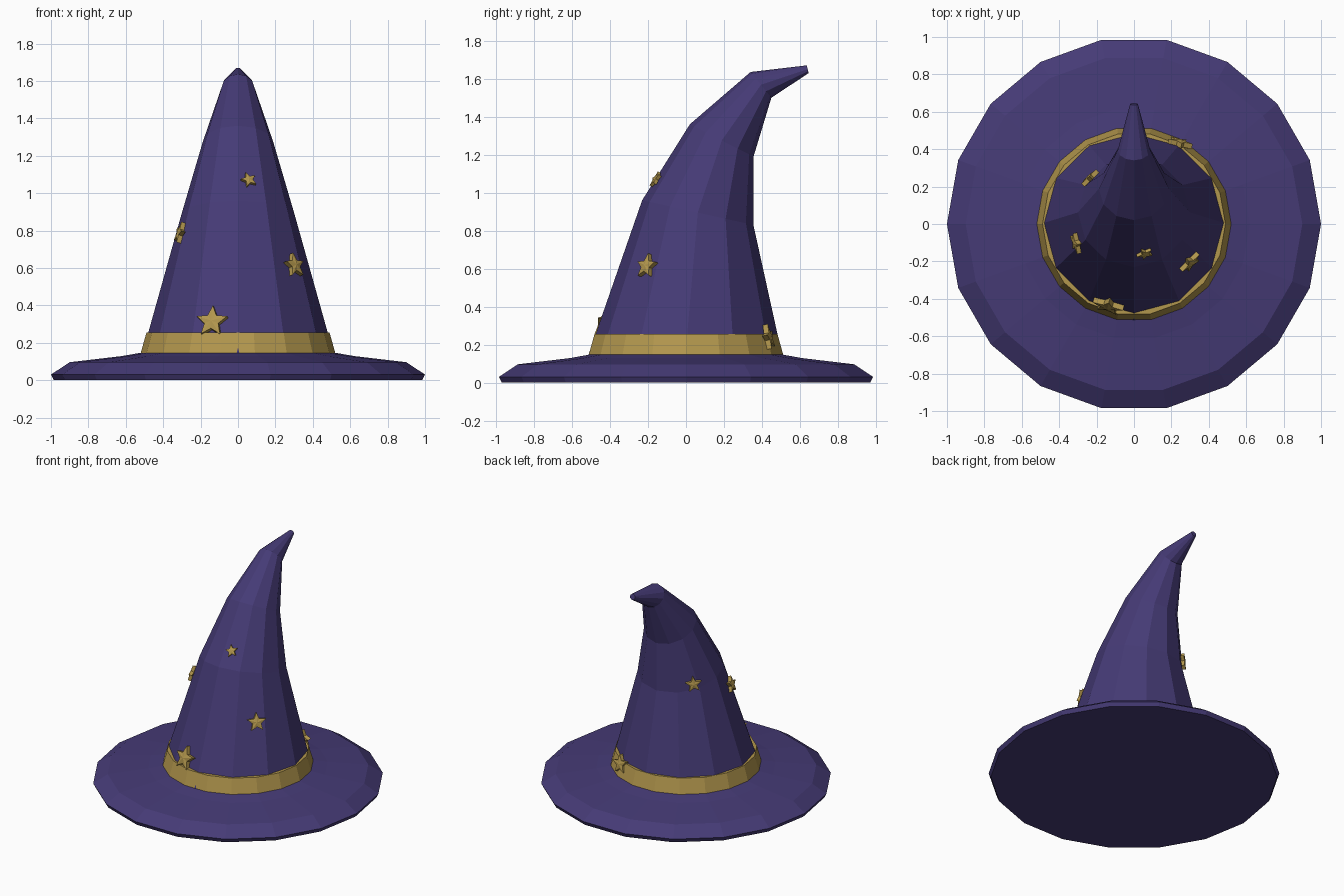
import bpy
from math import sin, cos, pi, radians
from mathutils import Vector, Matrix

if "Cube" in bpy.data.objects:
    bpy.data.objects.remove(bpy.data.objects["Cube"])


def material(name, rgb):
    m = bpy.data.materials.new(name)
    m.diffuse_color = (*rgb, 1)
    m.use_nodes = True
    m.node_tree.nodes["Principled BSDF"].inputs["Base Color"].default_value = m.diffuse_color
    return m


PURPLE = material("purple cloth", (0.06, 0.043, 0.18))
GOLD = material("gold", (0.45, 0.31, 0.075))


def add_mesh(name, verts, faces, mat):
    me = bpy.data.meshes.new(name)
    me.from_pydata(verts, [], faces)
    me.materials.append(mat)
    ob = bpy.data.objects.new(name, me)
    bpy.context.collection.objects.link(ob)
    return ob


def loft(name, rings, sides, mat, closed=False):
    """Skin rings (radius, y, z, tilt) from bottom to top; cap ends or join them."""
    verts, faces = [], []
    for r, y, z, tilt in rings:
        for i in range(sides):
            a = 2 * pi * i / sides
            s = r * sin(a)
            verts.append((r * cos(a), y + s * cos(tilt), z - s * sin(tilt)))
    n = len(rings)
    for k in range(n if closed else n - 1):
        lo, hi = k * sides, (k + 1) % n * sides
        for i in range(sides):
            j = (i + 1) % sides
            faces.append((lo + i, lo + j, hi + j, hi + i))
    if not closed:
        faces.append(tuple(reversed(range(sides))))
        faces.append(tuple(range((n - 1) * sides, n * sides)))
    return add_mesh(name, verts, faces, mat)


# Wide brim with a flat underside
loft("brim", [(0.985, 0, 0, 0), (1.0, 0, 0.03, 0), (0.9, 0, 0.096, 0),
              (0.62, 0, 0.129, 0), (0.5, 0, 0.15, 0)], 18, PURPLE)

# Crown that curls backward, rings tilted along the bend
crown = loft("crown", [(0.523, -0.007, 0.1, 0),
                       (0.30, 0.062, 0.895, radians(12.5)),
                       (0.188, 0.188, 1.275, radians(27)),
                       (0.087, 0.395, 1.568, radians(51)),
                       (0.021, 0.641, 1.65, radians(76))], 12, PURPLE)

# Hat band
loft("band", [(0.46, 0, 0.135, 0), (0.523, 0, 0.135, 0),
              (0.489, 0, 0.256, 0), (0.46, 0, 0.256, 0)], 18, GOLD, closed=True)


# Stars: five points with a raised centre, laid against the crown
def star(name, near, radius, roll):
    verts, faces = [], []
    h = 0.2 * radius
    for z in (-h, h):
        for i in range(10):
            a = pi / 2 + i * pi / 5 + radians(roll)
            r = radius if i % 2 == 0 else radius * 0.46
            verts.append((r * cos(a), r * sin(a), z))
    verts += [(0, 0, -1.5 * h), (0, 0, 1.5 * h)]
    for i in range(10):
        j = (i + 1) % 10
        faces += [(i, j, 10 + j, 10 + i), (j, i, 20), (10 + i, 10 + j, 21)]
    ob = add_mesh(name, verts, faces, GOLD)
    _, loc, nrm, _ = crown.closest_point_on_mesh(Vector(near))
    right = Vector((0, 0, 1)).cross(nrm).normalized()
    up = nrm.cross(right)
    basis = Matrix((right, up, nrm)).transposed().to_4x4()
    ob.data.transform(Matrix.Translation(loc + nrm * 0.012) @ basis)


for k, (near, radius, roll) in enumerate([
        ((-0.145, -0.46, 0.32), 0.088, 0),
        ((0.055, -0.15, 1.065), 0.045, 15),
        ((0.305, -0.21, 0.615), 0.068, 0),
        ((-0.305, -0.10, 0.785), 0.06, -10),
        ((0.25, 0.44, 0.24), 0.07, 10),
        ((-0.24, 0.25, 0.90), 0.058, 5)]):
    star(f"star_{k + 1}", near, radius, roll)
